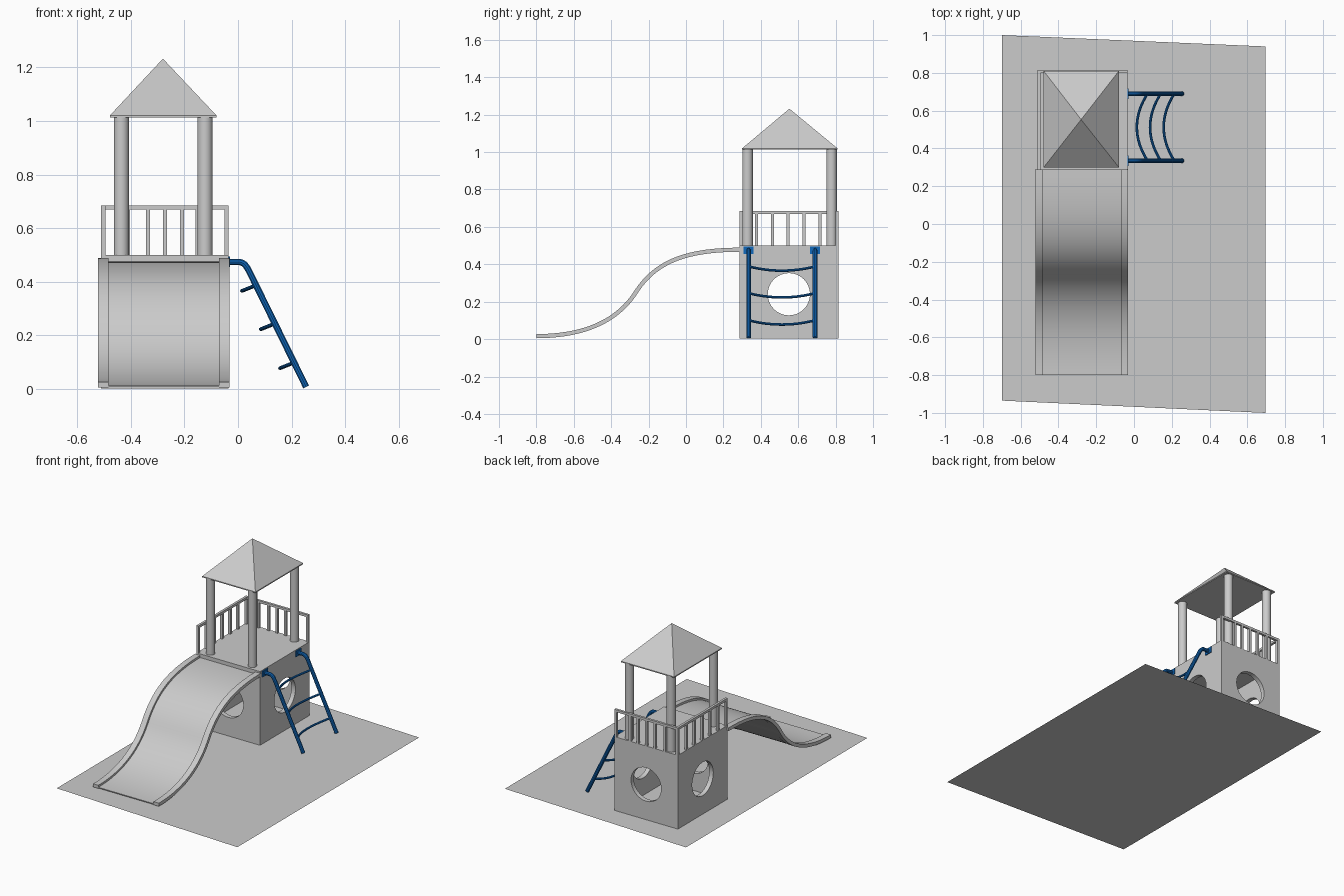
import bpy, bmesh
from mathutils import Vector, Matrix
from mathutils.geometry import interpolate_bezier

if "Cube" in bpy.data.objects:
    bpy.data.objects.remove(bpy.data.objects["Cube"], do_unlink=True)


def material(name, rgb):
    m = bpy.data.materials.new(name)
    m.use_nodes = True
    m.diffuse_color = (*rgb, 1)
    m.node_tree.nodes["Principled BSDF"].inputs["Base Color"].default_value = (*rgb, 1)
    return m


GREY = material("light grey", (0.6, 0.6, 0.6))
BLUE = material("blue", (0.005, 0.14, 0.5))


def finish(name, bm, mat, smooth=False):
    bmesh.ops.recalc_face_normals(bm, faces=bm.faces)
    mesh = bpy.data.meshes.new(name)
    bm.to_mesh(mesh)
    bm.free()
    mesh.materials.append(mat)
    ob = bpy.data.objects.new(name, mesh)
    bpy.context.collection.objects.link(ob)
    if smooth:
        shade(ob)
    return ob


def shade(ob):
    bpy.ops.object.select_all(action='DESELECT')
    ob.select_set(True)
    bpy.context.view_layer.objects.active = ob
    bpy.ops.object.shade_smooth_by_angle(angle=0.6)


def box(name, lo, hi, mat=GREY):
    lo, hi = Vector(lo), Vector(hi)
    bm = bmesh.new()
    bmesh.ops.create_cube(bm, size=1, matrix=Matrix.Translation((lo + hi) / 2)
                          @ Matrix.Diagonal((*(hi - lo), 1)))
    return finish(name, bm, mat)


def cylinder(name, centre, radius, length, axis='Z', mat=GREY):
    rot = {'X': Matrix.Rotation(1.5708, 4, 'Y'), 'Y': Matrix.Rotation(1.5708, 4, 'X'),
           'Z': Matrix()}[axis]
    bm = bmesh.new()
    bmesh.ops.create_cone(bm, cap_ends=True, segments=32, radius1=radius, radius2=radius,
                          depth=length, matrix=Matrix.Translation(centre) @ rot)
    return finish(name, bm, mat, True)


def tube(name, points, radius, mat):
    cu = bpy.data.curves.new(name, 'CURVE')
    cu.dimensions = '3D'
    cu.bevel_depth, cu.bevel_resolution, cu.use_fill_caps = radius, 3, True
    sp = cu.splines.new('POLY')
    sp.points.add(len(points) - 1)
    for p, co in zip(sp.points, points):
        p.co = (*co, 1)
    cu.materials.append(mat)
    ob = bpy.data.objects.new(name, cu)
    bpy.context.collection.objects.link(ob)
    bpy.ops.object.select_all(action='DESELECT')
    ob.select_set(True)
    bpy.context.view_layer.objects.active = ob
    bpy.ops.object.convert(target='MESH')
    shade(bpy.context.view_layer.objects.active)


def ribbon(name, path, x0, x1, low, high):
    """Sweep a rectangle along a (y, z) path."""
    bm = bmesh.new()
    rings = []
    for i, p in enumerate(path):
        t = (path[min(i + 1, len(path) - 1)] - path[max(i - 1, 0)]).normalized()
        n = Vector((0, t.z, -t.y))
        a, b = p + n * low, p + n * high
        rings.append([bm.verts.new((x, q.y, q.z))
                      for x, q in ((x0, a), (x1, a), (x1, b), (x0, b))])
    for r, s in zip(rings, rings[1:]):
        for k in range(4):
            bm.faces.new((r[k], r[(k + 1) % 4], s[(k + 1) % 4], s[k]))
    bm.faces.new(rings[0])
    bm.faces.new(rings[-1])
    return finish(name, bm, GREY, True)


# Ground sheet, slightly skewed
bm = bmesh.new()
bm.faces.new([bm.verts.new(c) for c in
              ((-0.7, -0.935, 0), (0.695, -1, 0), (0.695, 0.94, 0), (-0.7, 1, 0))])
finish("ground_sheet", bm, GREY)

# Hollow tower base with a round window in every wall
X0, X1, Y0, Y1, DECK = -0.51, -0.035, 0.285, 0.815, 0.5
CX, CY, WALL = (X0 + X1) / 2, (Y0 + Y1) / 2, 0.03
base = box("tower_base", (X0, Y0, 0.002), (X1, Y1, DECK))
cutters = [box("inside_cutter", (X0 + WALL, Y0 + WALL, 0.01), (X1 - WALL, Y1 - WALL, DECK - WALL)),
           cylinder("side_window_cutter", (CX, CY, 0.24), 0.113, 1, 'X'),
           cylinder("front_window_cutter", (CX, CY, 0.24), 0.113, 1, 'Y')]
bpy.context.view_layer.objects.active = base
for c in cutters:
    mod = base.modifiers.new("cut", 'BOOLEAN')
    mod.operation, mod.solver, mod.object = 'DIFFERENCE', 'EXACT', c
    bpy.ops.object.modifier_apply(modifier=mod.name)
    bpy.data.objects.remove(c, do_unlink=True)
shade(base)

# Railings on the back and right edges
T, TOP = 0.016, 0.685
box("back_rail", (X0, Y1 - T, TOP - T), (X1, Y1, TOP))
box("right_rail", (X0, Y0, TOP - T), (X0 + T, Y1, TOP))
for x in (X0 + T / 2, -0.41, -0.336, -0.272, -0.209, -0.15, X1 - T / 2):
    box("back_baluster", (x - T / 2, Y1 - T, DECK), (x + T / 2, Y1, TOP - T))
for i in range(6):
    y = Y0 + T / 2 + i * 0.0845
    box("right_baluster", (X0, y - T / 2, DECK), (X0 + T, y + T / 2, TOP - T))

# Roof posts
for x in (-0.435, -0.123):
    for y in (0.329, 0.778):
        cylinder("roof_post", (x, y, 0.757), 0.028, 0.516)

# Pyramid roof with a thin edge
bm = bmesh.new()
corners = ((-0.478, 0.3), (-0.08, 0.3), (-0.08, 0.81), (-0.478, 0.81))
low = [bm.verts.new((x, y, 1.013)) for x, y in corners]
eave = [bm.verts.new((x, y, 1.02)) for x, y in corners]
apex = bm.verts.new((-0.28, 0.553, 1.232))
bm.faces.new(low)
for k in range(4):
    j = (k + 1) % 4
    bm.faces.new((low[k], low[j], eave[j], eave[k]))
    bm.faces.new((eave[k], eave[j], apex))
finish("roof", bm, GREY)

# Wavy slide: bed and two raised edges
V = lambda y, z: Vector((0, y, z))
path = interpolate_bezier(V(0.29, 0.478), V(-0.02, 0.478), V(-0.17, 0.403), V(-0.27, 0.248), 24)
path += interpolate_bezier(V(-0.27, 0.248), V(-0.37, 0.093), V(-0.55, 0.016), V(-0.8, 0.016), 24)[1:]
ribbon("slide_bed", path, -0.485, -0.065, -0.009, -0.003)
ribbon("slide_right_edge", path, -0.522, -0.483, -0.011, 0.011)
ribbon("slide_left_edge", path, -0.07, -0.031, -0.011, 0.011)

# Ladder side rails, hooked onto the tower
bend = interpolate_bezier(Vector((0, 0, 0.474)), Vector((0.026, 0, 0.474)),
                          Vector((0.034, 0, 0.455)), Vector((0.052, 0, 0.418)), 10)
RAILS = (0.335, 0.69)
for y in RAILS:
    pts = [(X1, y, 0.474)] + [(p.x, y, p.z) for p in bend] + [(0.254, y, 0.008)]
    tube("ladder_rail", pts, 0.0125, BLUE)
    box("ladder_bracket", (X1, y - 0.027, 0.455), (X1 + 0.006, y + 0.027, 0.495), BLUE)

# Bowed rungs
for x, z in ((0.07, 0.388), (0.14, 0.245), (0.212, 0.1)):
    pts = []
    for i in range(17):
        u = i / 8 - 1
        s = 1 - u * u
        pts.append((x - 0.055 * s, sum(RAILS) / 2 + u * 0.175, z - 0.022 * s))
    tube("ladder_rung", pts, 0.007, BLUE)
